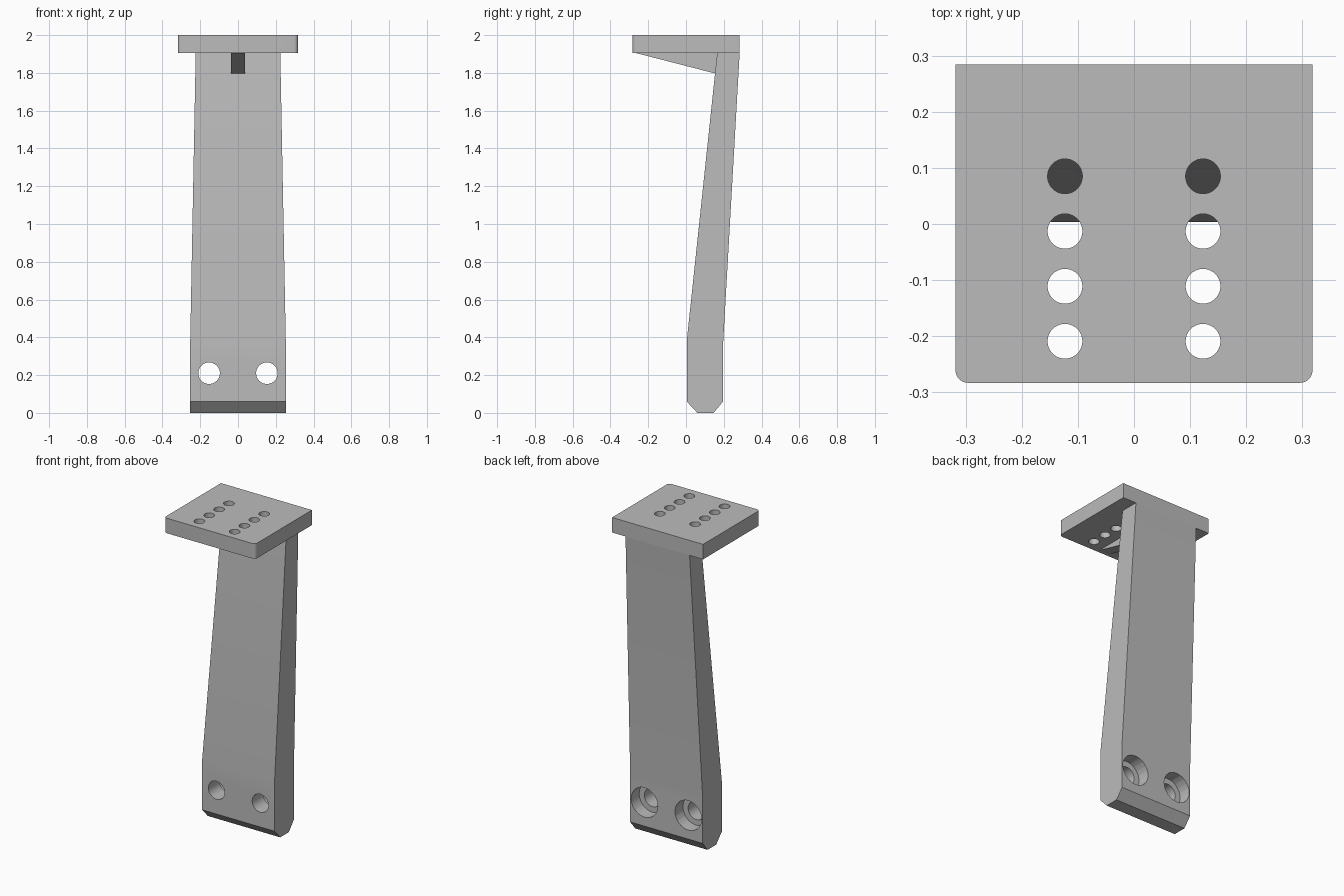
import bpy, bmesh
from math import pi
from mathutils import Matrix, Vector

cube = bpy.data.objects.get("Cube")
if cube:
    bpy.data.objects.remove(cube, do_unlink=True)

# Single plain grey
grey = bpy.data.materials.new("plain_grey")
grey.use_nodes = True
color = (0.5, 0.5, 0.5, 1)
grey.diffuse_color = color
grey.node_tree.nodes["Principled BSDF"].inputs["Base Color"].default_value = color


def make_object(name, bm):
    bmesh.ops.recalc_face_normals(bm, faces=bm.faces)
    mesh = bpy.data.meshes.new(name)
    bm.to_mesh(mesh)
    bm.free()
    mesh.materials.append(grey)
    obj = bpy.data.objects.new(name, mesh)
    bpy.context.collection.objects.link(obj)
    return obj


def side_profile(points, half_width):
    """Extrude a (y, z) outline across x, symmetric about x = 0."""
    bm = bmesh.new()
    face = bm.faces.new([bm.verts.new((-half_width, y, z)) for y, z in points])
    ext = bmesh.ops.extrude_face_region(bm, geom=[face])
    moved = [v for v in ext["geom"] if isinstance(v, bmesh.types.BMVert)]
    bmesh.ops.translate(bm, verts=moved, vec=(2 * half_width, 0, 0))
    return bm


def add_cylinder(bm, center, radius, depth, axis):
    turn = Matrix.Rotation(pi / 2, 4, "X") if axis == "Y" else Matrix()
    bmesh.ops.create_cone(bm, cap_ends=True, segments=40, radius1=radius,
                          radius2=radius, depth=depth,
                          matrix=Matrix.Translation(Vector(center)) @ turn)


def cut(obj, bm):
    cutter = make_object("cutter", bm)
    cutter.hide_render = True
    mod = obj.modifiers.new("holes", "BOOLEAN")
    mod.operation = "DIFFERENCE"
    mod.solver = "EXACT"
    mod.object = cutter
    bpy.ops.object.select_all(action="DESELECT")
    bpy.context.view_layer.objects.active = obj
    obj.select_set(True)
    bpy.ops.object.modifier_apply(modifier=mod.name)
    bpy.data.objects.remove(cutter, do_unlink=True)
    bpy.ops.object.shade_smooth_by_angle(angle=pi / 6)


FRONT, BACK, UNDER, TOP = -0.283, 0.284, 1.905, 2.0

# Top plate with rounded front corners
bm = side_profile([(FRONT, UNDER), (BACK, UNDER), (BACK, TOP), (FRONT, TOP)], 0.318)
corners = [e for e in bm.edges
           if all(v.co.y < 0 for v in e.verts)
           and abs(e.verts[0].co.z - e.verts[1].co.z) > 0.05]
bmesh.ops.bevel(bm, geom=corners, offset=0.022, segments=8, profile=0.5,
                affect="EDGES")
top_plate = make_object("top_plate", bm)

# Two rows of plate holes
holes = bmesh.new()
for side in (-1, 1):
    for row in range(4):
        add_cylinder(holes, (side * 0.123, 0.085 - row * 0.098, 1.95), 0.031, 0.3, "Z")
cut(top_plate, holes)

# Leaning arm with chamfered foot, narrowing toward the plate
bm = side_profile([(0.06, 0), (0.146, 0), (0.196, 0.06), (0.196, 0.36),
                   (BACK, UNDER), (0.165, UNDER), (0.004, 0.38), (0.004, 0.06)], 0.253)
for v in bm.verts:
    if v.co.z > 1:
        v.co.x *= 0.885
arm = make_object("arm", bm)

# Bolt holes through the foot, counterbored from the back
bolts = bmesh.new()
for side in (-1, 1):
    add_cylinder(bolts, (side * 0.153, 0.1, 0.21), 0.057, 0.6, "Y")
cut(arm, bolts)
bores = bmesh.new()
for side in (-1, 1):
    add_cylinder(bores, (side * 0.153, 0.216, 0.21), 0.093, 0.2, "Y")
cut(arm, bores)

# Triangular rib bracing the plate against the arm
make_object("support_rib", side_profile(
    [(-0.265, UNDER), (0.154, 1.797), (0.165, UNDER)], 0.036))
